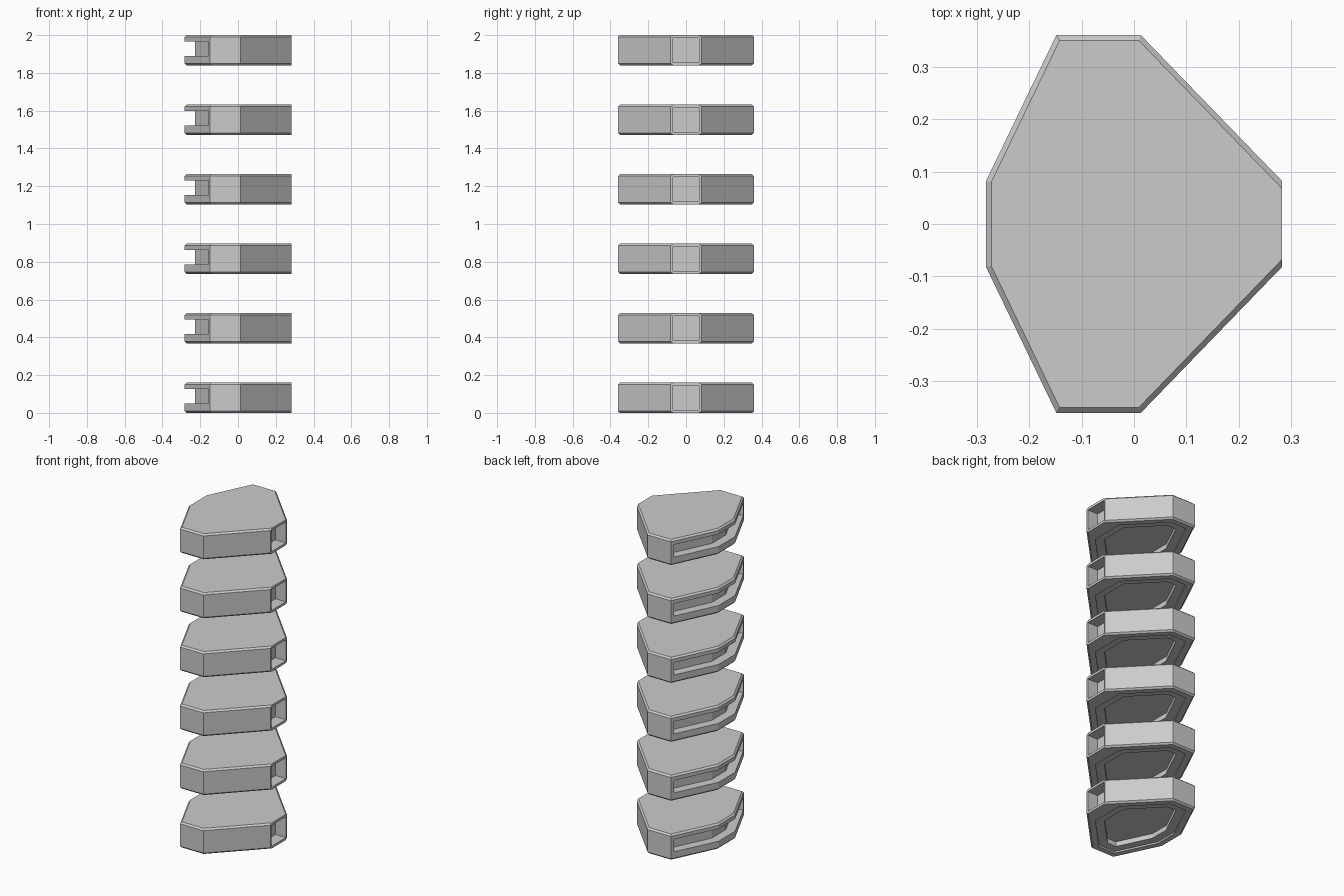
import bpy, bmesh
from mathutils import Vector

if "Cube" in bpy.data.objects:
    bpy.data.objects.remove(bpy.data.objects["Cube"])

H, COUNT = 0.16, 6
STEP = (2.0 - H) / (COUNT - 1)

# octagonal plan, counter-clockwise; edge i runs from point i to i+1
PLAN = [(-0.282, -0.082), (-0.148, -0.36), (0.013, -0.36), (0.282, -0.082),
        (0.282, 0.082), (0.013, 0.36), (-0.148, 0.36), (-0.282, 0.082)]


def inset(pts, dists):
    """Move each edge of a convex outline inward by its own distance."""
    n, lines = len(pts), []
    for i in range(n):
        p, q = Vector(pts[i]), Vector(pts[(i + 1) % n])
        d = (q - p).normalized()
        lines.append((p + Vector((-d.y, d.x)) * dists[i], d))
    out = []
    for i in range(n):
        (p, d), (q, e) = lines[i - 1], lines[i]
        t = (q - p).cross(e) / d.cross(e)
        out.append(tuple(p + d * t))
    return out


def loft(name, rings):
    """Closed solid through (outline, z) rings."""
    bm = bmesh.new()
    loops = [[bm.verts.new((x, y, z)) for x, y in pts] for pts, z in rings]
    for a, b in zip(loops, loops[1:]):
        for i in range(len(a)):
            j = (i + 1) % len(a)
            bm.faces.new((a[i], a[j], b[j], b[i]))
    bm.faces.new(loops[0][::-1])
    bm.faces.new(loops[-1])
    bmesh.ops.recalc_face_normals(bm, faces=bm.faces)
    me = bpy.data.meshes.new(name)
    bm.to_mesh(me)
    bm.free()
    ob = bpy.data.objects.new(name, me)
    bpy.context.collection.objects.link(ob)
    return ob


# block with chamfered rims (the right end stays square)
small = inset(PLAN, [0.01] * 3 + [0] + [0.01] * 4)
block = loft("block_1", [(small, 0), (PLAN, 0.01), (PLAN, H - 0.01), (small, H)])

# window in the right end
window = [(0.21, -0.07), (0.4, -0.07), (0.4, 0.07), (0.21, 0.07)]

# slot wrapping the three left faces
core = inset(PLAN, [0.055] * 8)
mouth, inner = Vector((-0.157, -0.342)), Vector((-0.107, -0.319))
half = [mouth * 2 - inner, mouth, inner, Vector(core[0])]
slot = [(p.x, p.y) for p in half]
slot += [(x, -y) for x, y in reversed(slot)]
slot += [(-0.4, 0.3), (-0.4, -0.3)]

cutters = [
    loft("window_cutter", [(window, 0.015), (window, 0.145)]),
    loft("slot_cutter", [(slot, 0.05), (slot, 0.127)]),
]
# stepped recess underneath
for d, z in ((0.045, 0.01), (0.095, 0.04)):
    ring = inset(PLAN, [d] * 3 + [d + 0.04] + [d] * 4)
    cutters.append(loft("base_cutter", [(ring, -0.05), (ring, z)]))

for c in cutters:
    c.hide_render = True
    m = block.modifiers.new("cut", "BOOLEAN")
    m.operation, m.solver, m.object = "DIFFERENCE", "EXACT", c

# bake the cuts, then stack the copies
dg = bpy.context.evaluated_depsgraph_get()
mesh = bpy.data.meshes.new_from_object(block.evaluated_get(dg))
block.modifiers.clear()
block.data = mesh
for c in cutters:
    bpy.data.objects.remove(c)
for i in range(1, COUNT):
    ob = bpy.data.objects.new(f"block_{i + 1}", mesh)
    ob.location.z = i * STEP
    bpy.context.collection.objects.link(ob)
